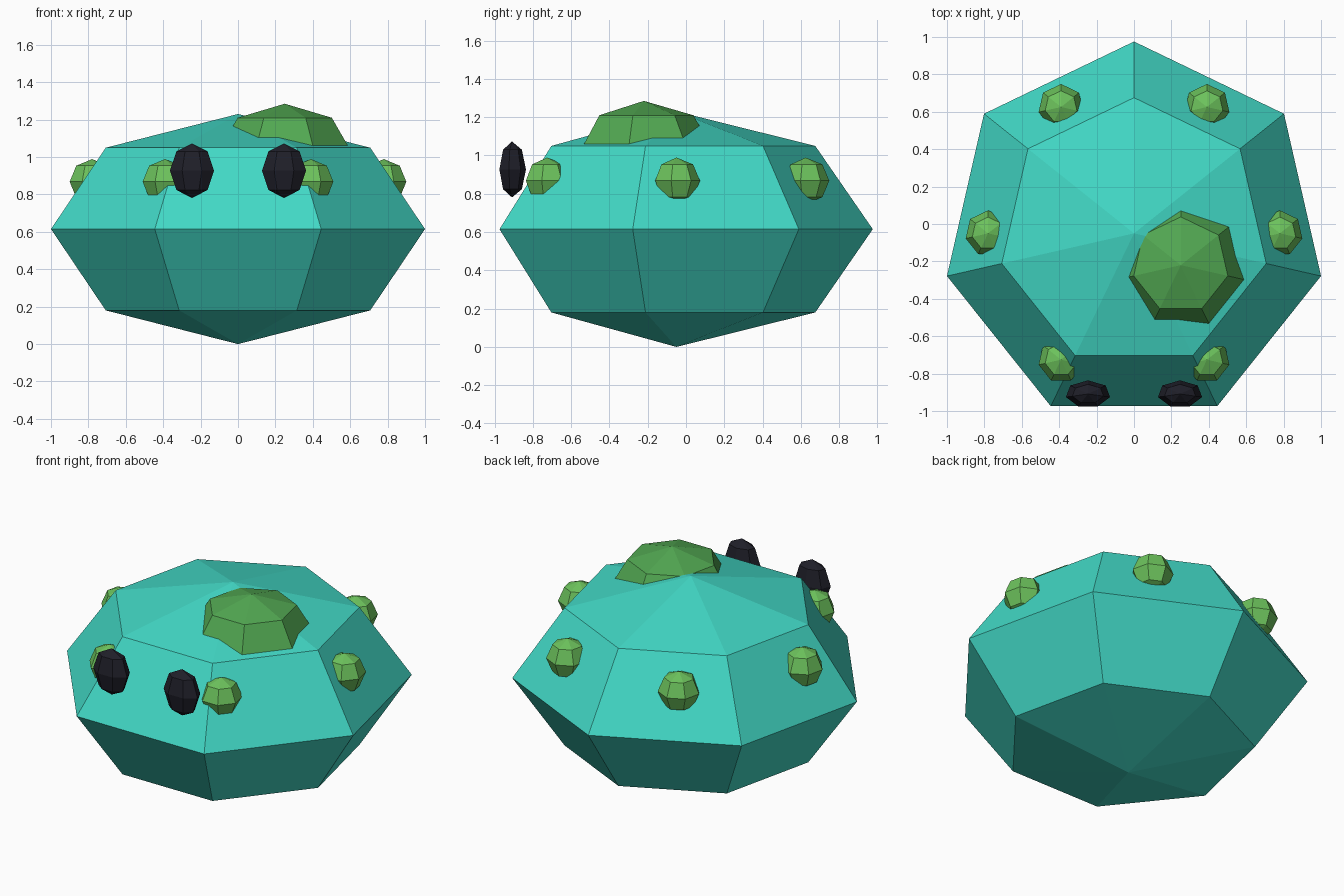
import bpy, math

if "Cube" in bpy.data.objects:
    bpy.data.objects.remove(bpy.data.objects["Cube"])


def srgb(r, g, b):
    def lin(c):
        c /= 255
        return c / 12.92 if c <= 0.04045 else ((c + 0.055) / 1.055) ** 2.4
    return (lin(r), lin(g), lin(b), 1)


def material(name, rgb):
    m = bpy.data.materials.new(name)
    m.diffuse_color = srgb(*rgb)
    m.use_nodes = True
    m.node_tree.nodes["Principled BSDF"].inputs["Base Color"].default_value = m.diffuse_color
    return m


TEAL = material("teal", (66, 217, 198))
MOSS = material("moss green", (82, 168, 82))
LEAF = material("leaf green", (108, 194, 92))
BLACK = material("dark eye", (31, 31, 41))


def blob(name, center, radii, mat):
    """Seven-sided, four-ring low-poly ball, first corner towards +y."""
    bpy.ops.mesh.primitive_uv_sphere_add(segments=7, ring_count=4, radius=1)
    ob = bpy.context.object
    ob.name = name
    # make sure a corner points to +y
    eq = max((v.co for v in ob.data.vertices if abs(v.co.z) < 0.01),
             key=lambda c: c.y)
    turn = math.atan2(eq.x, eq.y)
    c, s = math.cos(turn), math.sin(turn)
    for v in ob.data.vertices:
        x, y, z = v.co
        x, y = x * c - y * s, x * s + y * c
        v.co = [p * r + o for p, r, o in zip((x, y, z), radii, center)]
    ob.data.materials.append(mat)
    return ob


# body
blob("body", (0, -0.05, 0.615), (1.0257, 1.0257, 0.615), TEAL)

# large patch on top
blob("top_patch", (0.25, -0.22, 1.029), (0.365, 0.365, 0.256), MOSS)

# ring of six spots
for i in range(6):
    a = math.radians(60 * i)
    blob(f"spot_{i + 1}",
         (0.78 * math.cos(a), -0.05 + 0.78 * math.sin(a), 0.868),
         (0.123, 0.123, 0.121), LEAF)

# eyes
for side, name in ((-1, "left_eye"), (1, "right_eye")):
    blob(name, (side * 0.246, -0.909, 0.927), (0.121, 0.073, 0.146), BLACK)
